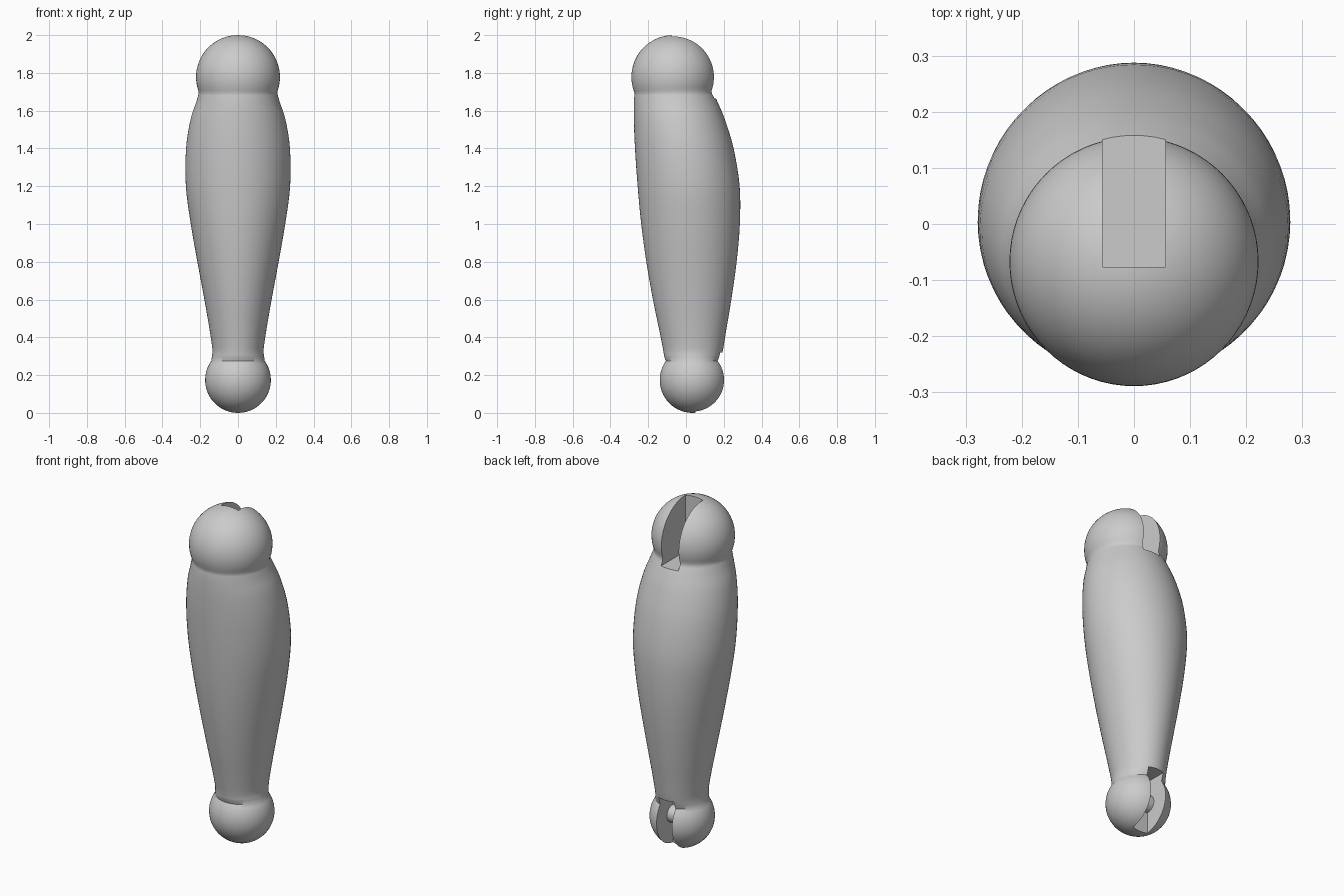
import bpy, bmesh, math

if "Cube" in bpy.data.objects:
    bpy.data.objects.remove(bpy.data.objects["Cube"])

SEG = 72
grey = bpy.data.materials.new("light_grey")
grey.diffuse_color = (0.6, 0.6, 0.6, 1)
grey.use_nodes = True
grey.node_tree.nodes["Principled BSDF"].inputs["Base Color"].default_value = grey.diffuse_color

# Ball joints: centre y, centre z, radius
TOP = (-0.067, 1.778, 0.222)
LOW = (0.035, 0.174, 0.174)

# Shank stations: z, half width, front y, back y
SHANK = [(0.30, 0.138, -0.116, 0.187), (0.34, 0.136, -0.122, 0.197),
         (0.45, 0.152, -0.144, 0.215), (0.60, 0.178, -0.175, 0.240),
         (0.80, 0.215, -0.210, 0.268), (1.00, 0.250, -0.237, 0.285),
         (1.20, 0.276, -0.256, 0.284), (1.40, 0.275, -0.270, 0.252),
         (1.55, 0.252, -0.276, 0.207), (1.64, 0.223, -0.276, 0.170),
         (1.69, 0.208, -0.272, 0.145)]


def smooth(pts, steps=4):
    """Catmull-Rom interpolation of the stations"""
    out = []
    for i in range(len(pts) - 1):
        a, b, c, d = (pts[max(i - 1, 0)], pts[i], pts[i + 1], pts[min(i + 2, len(pts) - 1)])
        for s in range(steps):
            t = s / steps
            out.append(tuple(0.5 * (2 * q + (r - p) * t + (2 * p - 5 * q + 4 * r - s4) * t * t
                                    + (3 * q - p - 3 * r + s4) * t ** 3)
                             for p, q, r, s4 in zip(a, b, c, d)))
    return out + [pts[-1]]


def ball_rings(ball, a0, a1, n=22):
    """Rings (z, half width, front, back) between two latitudes in radians"""
    y, z, r = ball
    rings = []
    for i in range(n + 1):
        a = a0 + (a1 - a0) * i / n
        w = r * math.cos(a)
        rings.append((z + r * math.sin(a), w, y - w, y + w))
    return rings


def make_object(name, bm):
    bmesh.ops.recalc_face_normals(bm, faces=bm.faces)
    me = bpy.data.meshes.new(name)
    bm.to_mesh(me)
    bm.free()
    me.materials.append(grey)
    ob = bpy.data.objects.new(name, me)
    bpy.context.collection.objects.link(ob)
    return ob


# Limb: lower ball, shank and upper ball lofted as one skin
rings = (ball_rings(LOW, -1.55, math.asin((0.275 - LOW[1]) / LOW[2]))
         + smooth(SHANK)
         + ball_rings(TOP, math.asin((1.705 - TOP[1]) / TOP[2]), 1.55))
bm = bmesh.new()
loops = []
for z, w, front, back in rings:
    cy, ry = (front + back) / 2, (back - front) / 2
    loops.append([bm.verts.new((w * math.cos(2 * math.pi * k / SEG),
                                cy + ry * math.sin(2 * math.pi * k / SEG), z))
                  for k in range(SEG)])
for lo, hi in zip(loops, loops[1:]):
    for k in range(SEG):
        j = (k + 1) % SEG
        bm.faces.new((lo[k], lo[j], hi[j], hi[k]))
bm.faces.new(loops[0][::-1])
bm.faces.new(loops[-1])
limb = make_object("limb", bm)


def cut_slot(name, half, y0, y1, z0, z1):
    """Cut a box-shaped slot into the limb"""
    bm = bmesh.new()
    bmesh.ops.create_cube(bm, size=1)
    for v in bm.verts:
        v.co = (v.co.x * 2 * half, y0 if v.co.y < 0 else y1, z0 if v.co.z < 0 else z1)
    box = make_object(name, bm)
    box.hide_render = True
    box.hide_set(True)
    mod = limb.modifiers.new(name, 'BOOLEAN')
    mod.operation = 'DIFFERENCE'
    mod.solver = 'EXACT'
    mod.object = box
    return box


# Hinge slots open to the back
cutters = [cut_slot("upper_slot_cutter", 0.056, -0.077, 0.4, 1.665, 2.2),
           cut_slot("lower_slot_cutter", 0.05, 0.05, 0.4, -0.2, 0.32)]
bpy.context.view_layer.objects.active = limb
limb.select_set(True)
for mod in list(limb.modifiers):
    bpy.ops.object.modifier_apply(modifier=mod.name)
for box in cutters:
    bpy.data.objects.remove(box)
bpy.ops.object.shade_smooth_by_angle(angle=math.radians(40))
limb.select_set(False)

# Hinge pin across the lower slot
bpy.ops.mesh.primitive_cylinder_add(vertices=32, radius=0.05, depth=0.14,
                                    location=(0, 0.055, 0.18), rotation=(0, math.pi / 2, 0))
pin = bpy.context.object
pin.name = "hinge_pin"
pin.data.materials.append(grey)
bpy.ops.object.shade_smooth_by_angle(angle=math.radians(40))
